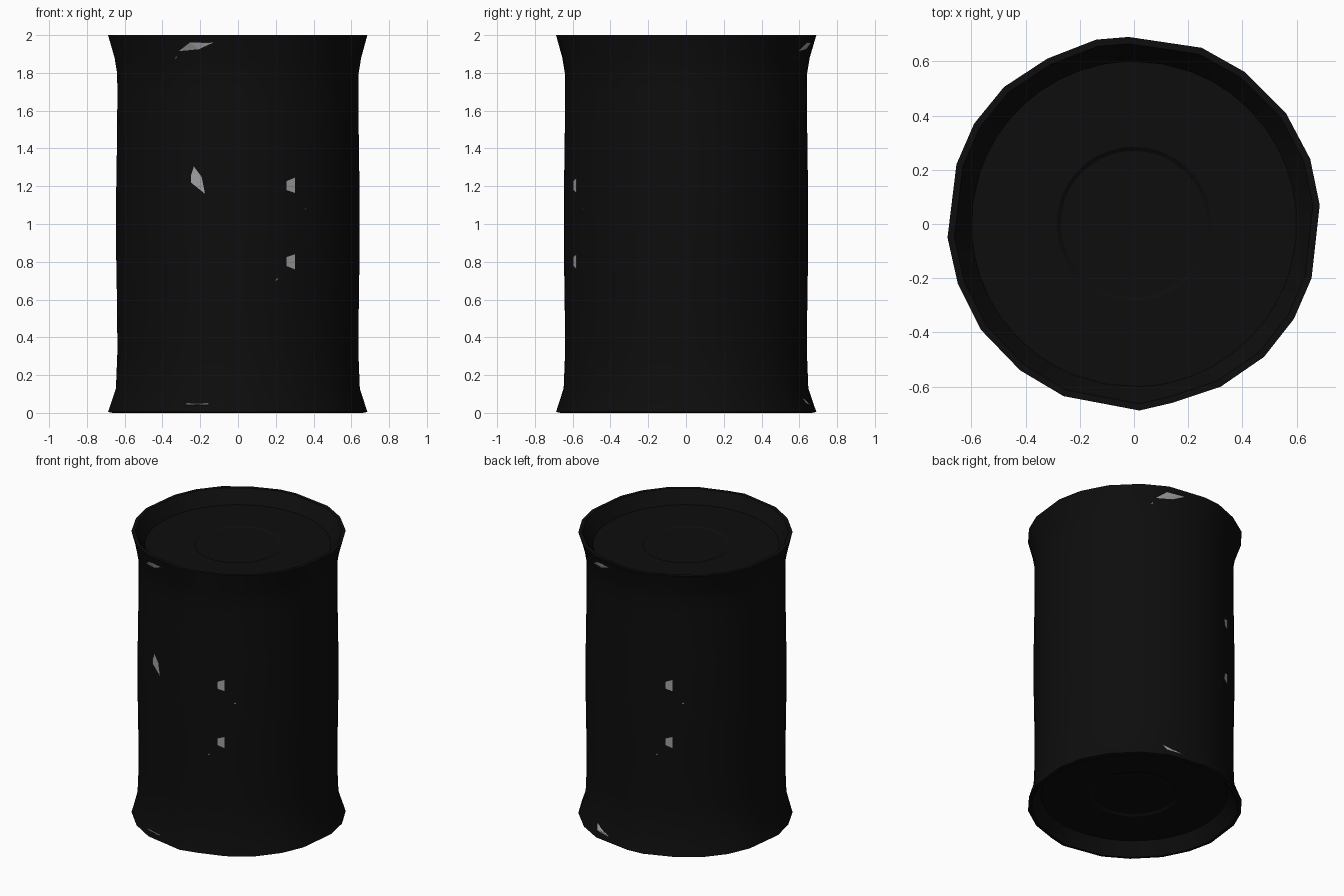
import bpy, bmesh
from math import atan2, cos, sin, pi
from mathutils import Vector
from mathutils.bvhtree import BVHTree

if "Cube" in bpy.data.objects:
    bpy.data.objects.remove(bpy.data.objects["Cube"])


def material(name, c):
    m = bpy.data.materials.new(name)
    m.diffuse_color = (c, c, c, 1)
    m.use_nodes = True
    m.node_tree.nodes["Principled BSDF"].inputs["Base Color"].default_value = m.diffuse_color
    return m


black = material("black_paint", 0.004)
grey = material("bare_metal", 0.35)

# uneven hammered rim outline, seen from above (anticlockwise)
rim = [(0.685, 0.07), (0.65, 0.24), (0.56, 0.41), (0.41, 0.56), (0.25, 0.65),
       (-0.02, 0.69), (-0.14, 0.68), (-0.32, 0.61), (-0.48, 0.505), (-0.59, 0.37),
       (-0.655, 0.22), (-0.688, -0.05), (-0.65, -0.22), (-0.565, -0.39),
       (-0.42, -0.54), (-0.26, -0.635), (0.02, -0.688), (0.14, -0.66),
       (0.32, -0.60), (0.48, -0.49), (0.59, -0.35), (0.655, -0.20)]
N = len(rim)
M = 2 * N   # body has twice the rim's sides, so it looks rounder


def rim_at(i):
    a, b = Vector(rim[(i // 2) % N]), Vector(rim[(i // 2 + 1) % N])
    return a if i % 2 == 0 else (a + b) / 2


def ring_point(i, radius, uneven):
    p = rim_at(i)
    if uneven:
        return p * (radius / 0.69)
    return p.normalized() * radius


# profile from bottom centre to top centre: radius, height, follows rim outline
profile = [(0.27, 0.10, 0), (0.285, 0.09, 0), (0.60, 0.09, 0), (0.665, 0.0, 1),
           (0.69, 0.005, 1), (0.648, 0.13, 0), (0.64, 0.33, 0), (0.643, 0.62, 0),
           (0.647, 0.85, 0), (0.647, 1.15, 0), (0.643, 1.40, 0), (0.64, 1.70, 0),
           (0.642, 1.80, 0), (0.655, 1.88, 0), (0.69, 2.0, 1), (0.665, 2.0, 1),
           (0.60, 1.91, 0), (0.285, 1.91, 0), (0.27, 1.90, 0)]

bm = bmesh.new()
rings = []
for r, z, uneven in profile:
    rings.append([bm.verts.new((*ring_point(i, r, uneven), z)) for i in range(M)])
for lo, hi in zip(rings, rings[1:]):
    for i in range(M):
        j = (i + 1) % M
        bm.faces.new((lo[i], lo[j], hi[j], hi[i]))
bm.faces.new(rings[0][::-1])
bm.faces.new(rings[-1])
bmesh.ops.recalc_face_normals(bm, faces=bm.faces)
surface = BVHTree.FromBMesh(bm)


def finish(name, bm, mat):
    me = bpy.data.meshes.new(name)
    bm.to_mesh(me)
    bm.free()
    me.materials.append(mat)
    ob = bpy.data.objects.new(name, me)
    bpy.context.collection.objects.link(ob)
    return ob


can = finish("can_body", bm, black)
bpy.context.view_layer.objects.active = can
can.select_set(True)
bpy.ops.object.shade_smooth_by_angle(angle=pi / 6)


def on_surface(x, z, turn):
    """Point on the front (or, turned, the back) just above the paint."""
    y = -max(0.64 ** 2 - x * x, 0.01) ** 0.5
    d = Vector((x, y, 0)).normalized() * (-1 if turn else 1)
    hit = surface.ray_cast(d + Vector((0, 0, z)), -d)[0]
    return hit + d * 0.007


def chip(name, pts, turn=False):
    bm = bmesh.new()
    n = len(pts)
    mid = (sum(p[0] for p in pts) / n, sum(p[1] for p in pts) / n)
    c = bm.verts.new(on_surface(*mid, turn))
    vs = [bm.verts.new(on_surface(x, z, turn)) for x, z in pts]
    for i in range(n):
        bm.faces.new((c, vs[i], vs[(i + 1) % n]))
    bmesh.ops.recalc_face_normals(bm, faces=bm.faces)
    if bm.faces[:][0].normal.dot(Vector((c.co.x, c.co.y, 0))) < 0:
        bmesh.ops.reverse_faces(bm, faces=bm.faces[:])
    finish(name, bm, grey)


# worn chips: the large one is on the front only
chip("large_chip", [(-0.245, 1.22), (-0.245, 1.255), (-0.23, 1.305), (-0.19, 1.25), (-0.172, 1.16)])
for turn, side in ((False, "front"), (True, "back")):
    for z, s, tag in ((1.205, 1, "upper"), (0.80, -1, "lower")):
        chip(f"{side}_{tag}_chip",
             [(0.252, z + 0.022 * s), (0.252, z - 0.025 * s),
              (0.295, z - 0.04 * s), (0.295, z + 0.04 * s)], turn)
    chip(f"{side}_rim_chip", [(-0.30, 1.915), (-0.24, 1.96), (-0.125, 1.96), (-0.20, 1.925)], turn)
    for k, (x, z) in enumerate(((0.35, 1.08), (0.20, 0.705), (-0.32, 1.88))):
        chip(f"{side}_speck_{k}", [(x - 0.006, z - 0.007), (x + 0.006, z), (x + 0.004, z + 0.009)], turn)
chip("front_base_chip", [(-0.26, 0.043), (-0.15, 0.043), (-0.15, 0.05), (-0.26, 0.05)])
chip("back_base_chip", [(-0.26, 0.09), (-0.24, 0.05), (-0.13, 0.04)], True)
